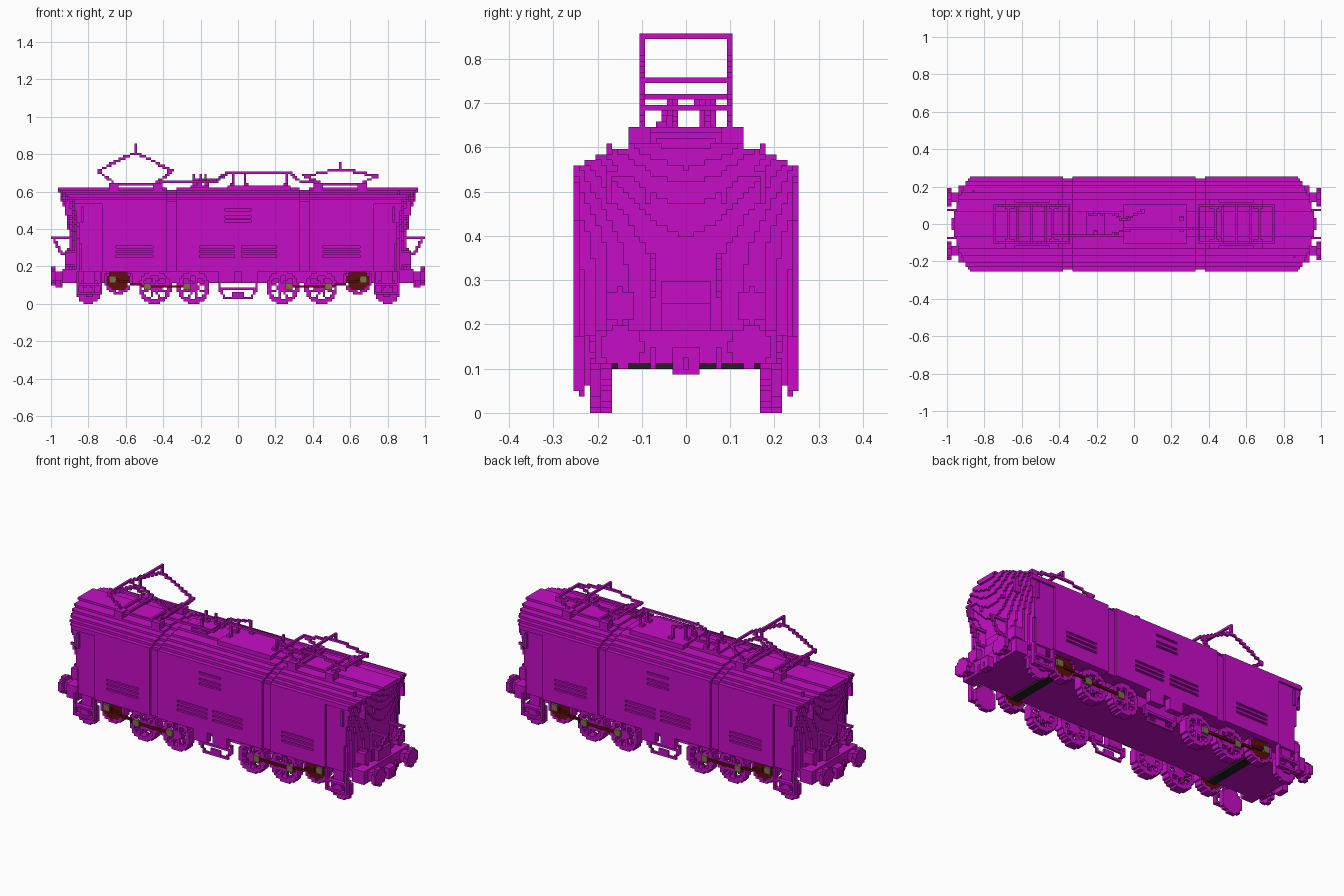
import bpy, bmesh
from math import ceil, floor, cos, sin, pi, hypot

if "Cube" in bpy.data.objects:
    bpy.data.objects.remove(bpy.data.objects["Cube"])

# Block size and the main levels of the locomotive
BLOCK = 2 / 161
HALF = BLOCK / 2
SIDE, FACE, TRUCK = .25, .22, .17
UNDER, SILL, CROWN = .11, .17, .62
RAIL = .105
CARRIER, JACK, DRIVERS = .8, .64, (.445, .24)


def material(name, red, green, blue):
    made = bpy.data.materials.new(name)
    made.use_nodes = True
    colour = (red, green, blue, 1)
    made.diffuse_color = colour
    made.node_tree.nodes["Principled BSDF"].inputs["Base Color"].default_value = colour
    return made


MAGENTA = material("magenta", .57, .004, .57)
RED = material("dark red", .12, .004, .004)
OLIVE = material("olive", .21, .16, .07)
BLACK = material("black", .015, .015, .015)


# Shapes are sets of grid cells; a single number means a layer one block thick
def span(extent, shift=0):
    low, high = extent if isinstance(extent, tuple) else (extent, extent)
    first, last = ceil(low / BLOCK - shift), floor(high / BLOCK - shift)
    if last < first:
        first = last = round((low + high) / 2 / BLOCK - shift)
    return range(first, last + 1)


def box(x, y, z):
    return {(i, j, k) for i in span(x) for j in span(y) for k in span(z, .5)}


def lump(x, y, z, radius):
    return box(*((centre - radius, centre + radius) for centre in (x, y, z)))


def centre_of(cell):
    i, j, k = cell
    return i * BLOCK, j * BLOCK, k * BLOCK + HALF


def disc(x, z, radius, y, hole=0):
    def within(cell):
        cell_x, _, cell_z = centre_of(cell)
        return hole <= hypot(cell_x - x, cell_z - z) <= radius
    square = box((x - radius, x + radius), y, (z - radius, z + radius))
    return {cell for cell in square if within(cell)}


def line(*points):
    cells = set()
    for start, end in zip(points, points[1:]):
        longest = max(abs(b - a) for a, b in zip(start, end))
        count = ceil(longest / HALF)
        for n in range(count + 1):
            cells |= box(*(a + (b - a) * n / count for a, b in zip(start, end)))
    return cells


def path(y, *points):
    return line(*((x, y, z) for x, z in points))


def moved(cell, axis, steps):
    return tuple(value + steps * (a == axis) for a, value in enumerate(cell))


def build(name, cells, colour, mirror="xy"):
    """Mirror a block set, then skin its outside with joined strips of faces."""
    if "x" in mirror:
        cells = cells | {(-i, j, k) for i, j, k in cells}
    if "y" in mirror:
        cells = cells | {(i, -j, k) for i, j, k in cells}
    bm = bmesh.new()
    for axis in range(3):
        along, across = (axis + 1) % 3, (axis + 2) % 3
        for sign in (-1, 1):
            exposed = {cell for cell in cells if moved(cell, axis, sign) not in cells}
            for cell in exposed:
                if moved(cell, along, -1) in exposed:
                    continue
                run = 1
                while moved(cell, along, run) in exposed:
                    run += 1
                start = moved(cell, axis, sign > 0)
                end = moved(start, along, run)
                corners = [start, end, moved(end, across, 1), moved(start, across, 1)]
                if sign < 0:
                    corners.reverse()
                bm.faces.new([bm.verts.new((i * BLOCK - HALF, j * BLOCK - HALF, k * BLOCK))
                              for i, j, k in corners])
    bmesh.ops.remove_doubles(bm, verts=bm.verts, dist=HALF / 5)
    mesh = bpy.data.meshes.new(name)
    bm.to_mesh(mesh)
    bm.free()
    mesh.materials.append(colour)
    bpy.context.collection.objects.link(bpy.data.objects.new(name, mesh))


# Body: arched roof, rounded flaring ends, section gaps, recessed doors and vents
def in_body(cell):
    x, y, z = centre_of(cell)
    gap = BLOCK * (.335 < x < .375)
    door = BLOCK * (x > .73 and z < .53)
    end = .9 + .65 * max(0, z - .3) ** 2 - y * y
    return x <= end and y <= SIDE - gap - door and z <= CROWN - y * y - gap


body = {cell for cell in box((0, 1), (0, SIDE), (SILL, CROWN)) if in_body(cell)}
for left, right, bottom in ((0, .065, .44), (.02, .21, .25), (.45, .65, .25)):
    for row in range(3):
        body -= box((left, right), SIDE, bottom + row * .03)
build("body", body, MAGENTA)

# Underframe, end beams and hanging equipment
frame = box((0, .92), (0, TRUCK), (UNDER, SILL))
beam = box((.86, .94), (0, .21), (UNDER, SILL + BLOCK))
build("underframe", frame | beam, MAGENTA)
gear = box((.02, .11), (FACE, SIDE), (UNDER, SILL))
gear |= box((CARRIER - .03, CARRIER + .03), FACE, (.06, SILL))
build("equipment_boxes", gear, MAGENTA)
hanger = path(.2, (0, .025), (.06, .025), (.1, .08), (.1, UNDER))
hanger |= path(.2, (0, .08), (.1, .08)) | box((0, .035), .2, (.025, .06))
build("centre_hanger", hanger, MAGENTA)

# Wheels: solid carriers, spoked drivers and rimmed jackshaft wheels
tread, flange = (.19, FACE), (TRUCK, FACE - HALF)
wheels = disc(CARRIER, .067, .067, tread) | disc(CARRIER, .067, .03, FACE + BLOCK)
radius = .087
for x in DRIVERS:
    wheels |= disc(x, radius, radius, flange, hole=.065) | disc(x, radius, .03, flange)
    for spoke in range(8):
        angle = (spoke + .5) * pi / 4
        tip = (x + .07 * cos(angle), radius + .07 * sin(angle))
        for y in tread:
            wheels |= path(y - BLOCK, (x, radius), tip)
wheels |= disc(JACK, .13, .077, flange, hole=.062)
build("wheels", wheels, MAGENTA)
build("jackshaft_wheels", disc(JACK, .13, .061, (TRUCK, FACE)), RED)
build("jackshafts", disc(JACK, .13, .035, (0, TRUCK)) - frame, BLACK)

# Coupling rods and crank pins
throw = .035
crank_points = [(JACK + throw, .13)] + [(x + throw, radius + HALF) for x in DRIVERS]
pins = set()
for x, z in crank_points:
    pins |= box((x - .02, x + .02), (FACE, FACE + BLOCK), (z - .02, z + .02))
build("coupling_rods", path(FACE, *crank_points) - pins, RED)
build("crank_pins", pins, OLIVE)

# Cab steps and side handrails
outer = (FACE + BLOCK, SIDE)
steps = set()
for x in (.735, .86):
    steps |= box(x, outer, (.05, SILL))
for z in (.055, UNDER):
    steps |= box((.735, .86), outer, z)
build("cab_steps", steps, MAGENTA)
build("side_handrails", box(.83, SIDE, (.44, .52)), MAGENTA)

# Buffers, coupler and hoses
plate = {(j, i, k) for i, j, k in disc(.145, .15, .047, (.98, 1))}
build("buffers", plate | lump(.95, .145, .15, .025), MAGENTA)
hook = box((.94, .98), (0, .025), (.09, .155)) - box((.95, .98), 0, (.1, .13))
build("couplers", hook, MAGENTA)
build("hoses", box((.94, .955), .07, (.1, .155)), MAGENTA)

# End lamps, window visors, gangway plates and rails
lamps = lump(.9, .145, .24, .03) | box((.87, .93), .145, (.2, .28))
lamps |= box(.94, (0, .025), (.565, .59)) | box(.94, (0, .012), (.55, .6))
build("lamps", lamps, MAGENTA)
hood = (.89, .925)
visors = box(hood, (.09, .17), .545)
for y in (.09, .17):
    visors |= box(hood, y, (.47, .55))
build("window_visors", visors, MAGENTA)
plates = box((.9, .925), (0, .06), (.18, .25)) | box(.91, (0, .06), (.25, .3))
build("gangway_plates", plates, MAGENTA)
build("gangway_rails", path(.07, (.9, .355), (.99, .355), (.945, .27), (.9, .27)), MAGENTA)

# Roof deck, insulators, cables and horns
lid = CROWN + BLOCK
wire = .7
posts = ((-.03, .035), (-.03, -.03), (.26, -.03), (.26, .035), (.04, .065),
         (-.17, .05), (-.23, .05), (-.2, -.04))
deck = box((-.05, .28), (-RAIL, RAIL), (CROWN - BLOCK, lid))
deck |= box((-.26, -.16), (-.06, .07), (CROWN - BLOCK, lid + HALF))
for x, y in posts:
    deck |= box(x, y, (CROWN, wire)) | lump(x, y, lid + HALF, BLOCK)
build("roof_deck", deck, MAGENTA, mirror="")
cables = path(-.03, (-.05, wire), (.28, wire), (.34, .65), (.43, .65))
cables |= line((-.43, -.06, .65), (-.12, -.06, .65), (-.05, -.03, wire))
cables |= line((-.23, .05, .66), (-.13, .065, .66), (-.05, .02, wire), (.04, .065, wire))
build("roof_cables", cables, MAGENTA, mirror="")
horn = (.58, .61)
build("roof_horns", box(-.86, .18, horn) | box(.86, -.18, horn), MAGENTA, mirror="")


# Pantographs: base frame, folding arms and contact bow
def pantograph(name, centre, knee, apex, bow):
    parts = box((centre - .13, centre + .13), RAIL + BLOCK, lid + HALF)
    parts |= path(RAIL, (centre, apex), (centre, bow)) | box(centre, (0, RAIL), bow)
    for way in (-1, 1):
        foot, elbow = centre + way * .12, centre + way * .2
        parts |= path(RAIL, (foot, .65), (elbow, knee), (centre, apex))
        parts |= box(elbow, (0, RAIL), knee) | lump(foot, RAIL, CROWN, .025)
        for bar in (foot, centre + way * .075):
            parts |= box(bar, (0, RAIL), lid + HALF)
    build(name, parts, MAGENTA, mirror="y")


pantograph("raised_pantograph", -.55, .71, .81, .85)
pantograph("lowered_pantograph", .55, .685, .72, .755)
